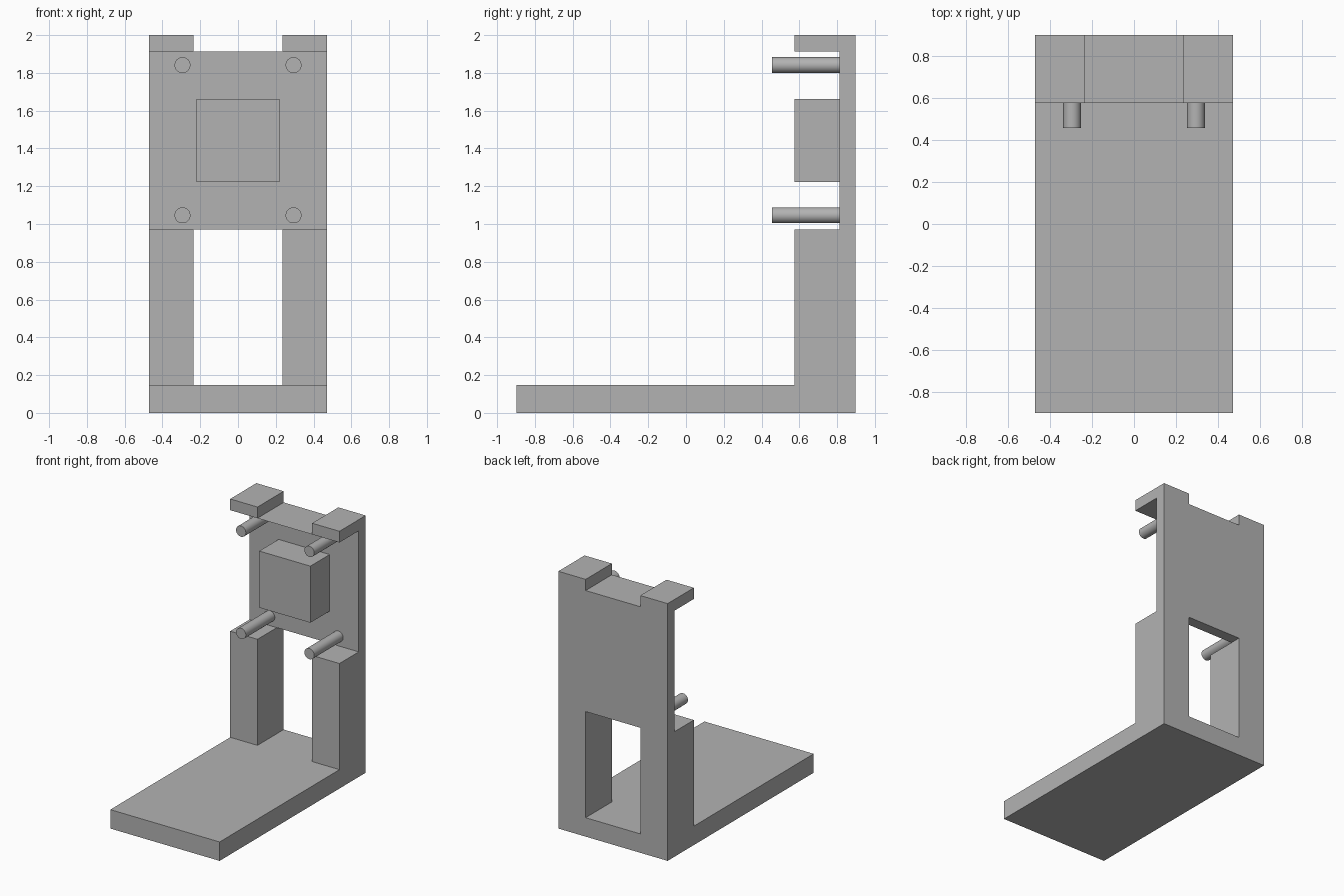
import bpy
import bmesh
from mathutils import Matrix, Vector

cube = bpy.data.objects.get("Cube")
if cube:
    bpy.data.objects.remove(cube, do_unlink=True)

GREY = (0.45, 0.45, 0.45, 1.0)
grey = bpy.data.materials.new("plain_grey")
grey.use_nodes = True
grey.diffuse_color = GREY
grey.node_tree.nodes["Principled BSDF"].inputs["Base Color"].default_value = GREY

# Main dimensions
HALF_W, GAP = 0.47, 0.235
FRONT, BACK = -0.897, 0.897
POST_Y, PLATE_Y, PIN_Y = 0.575, 0.812, 0.456
BASE_Z, POST_Z, TAB_Z, TOP_Z = 0.147, 0.972, 1.913, 2.0


def add_object(name, bm):
    bmesh.ops.recalc_face_normals(bm, faces=bm.faces)
    mesh = bpy.data.meshes.new(name)
    bm.to_mesh(mesh)
    bm.free()
    mesh.materials.append(grey)
    obj = bpy.data.objects.new(name, mesh)
    bpy.context.collection.objects.link(obj)
    return obj


def add_box(name, low, high):
    low, high = Vector(low), Vector(high)
    bm = bmesh.new()
    place = Matrix.Translation((low + high) / 2) @ Matrix.Diagonal((*(high - low), 1))
    bmesh.ops.create_cube(bm, size=1, matrix=place)
    return add_object(name, bm)


def add_pin(name, x, z):
    bm = bmesh.new()
    end = PLATE_Y + 0.01
    place = Matrix.Translation((x, (PIN_Y + end) / 2, z)) @ Matrix.Rotation(1.570796, 4, "X")
    bmesh.ops.create_cone(bm, cap_ends=True, segments=48, radius1=0.042,
                          radius2=0.042, depth=end - PIN_Y, matrix=place)
    obj = add_object(name, bm)
    bpy.ops.object.select_all(action="DESELECT")
    obj.select_set(True)
    bpy.context.view_layer.objects.active = obj
    bpy.ops.object.shade_smooth_by_angle()


# Stand frame: side profile with foot, posts, back plate and top tabs
profile = [(FRONT, 0), (BACK, 0), (BACK, TOP_Z), (POST_Y, TOP_Z), (POST_Y, TAB_Z),
           (PLATE_Y, TAB_Z), (PLATE_Y, POST_Z), (POST_Y, POST_Z),
           (POST_Y, BASE_Z), (FRONT, BASE_Z)]
bm = bmesh.new()
side = bm.faces.new([bm.verts.new((-HALF_W, y, z)) for y, z in profile])
extruded = bmesh.ops.extrude_face_region(bm, geom=[side])["geom"]
bmesh.ops.translate(bm, vec=(2 * HALF_W, 0, 0),
                    verts=[v for v in extruded if isinstance(v, bmesh.types.BMVert)])
frame = add_object("stand_frame", bm)

# Openings: lower window between the posts and notch between the tabs
for name, low_z, high_z in (("window_cutter", BASE_Z, POST_Z),
                            ("notch_cutter", TAB_Z, TOP_Z + 0.1)):
    cutter = add_box(name, (-GAP, POST_Y - 0.05, low_z), (GAP, BACK + 0.1, high_z))
    cutter.hide_render = True
    cutter.hide_viewport = True
    cut = frame.modifiers.new(name, "BOOLEAN")
    cut.operation = "DIFFERENCE"
    cut.solver = "EXACT"
    cut.object = cutter

# Centre block on the back plate
add_box("centre_block", (-0.22, POST_Y, 1.222), (0.22, PLATE_Y + 0.01, 1.662))

# Four mounting pins
for x, side_name in ((0.294, "left"), (-0.294, "right")):
    for z, level in ((1.046, "lower"), (1.841, "upper")):
        add_pin(f"{level}_{side_name}_pin", x, z)
